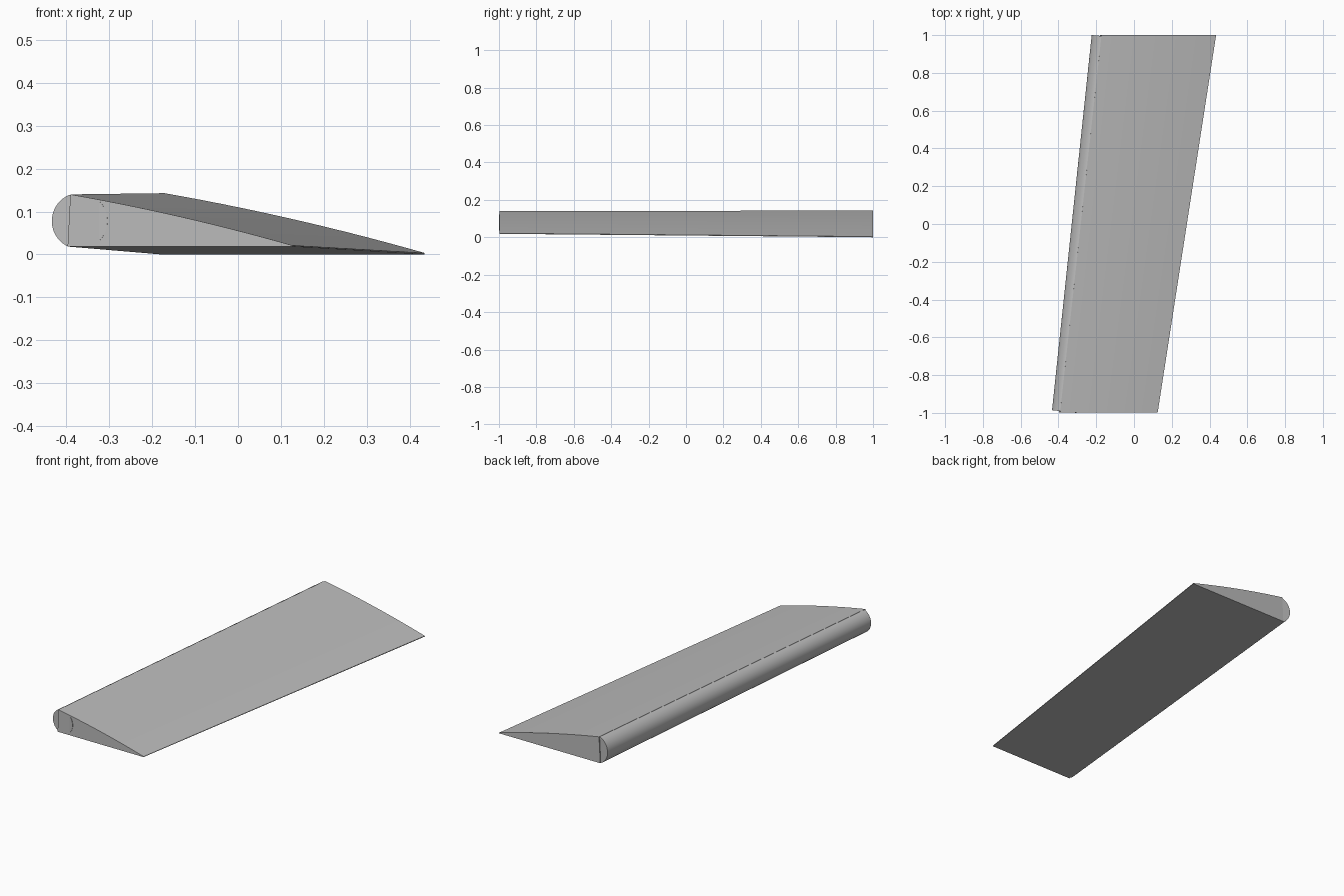
import bpy, bmesh, math

cube = bpy.data.objects.get("Cube")
if cube:
    bpy.data.objects.remove(cube, do_unlink=True)

grey = bpy.data.materials.new("light_grey")
grey.use_nodes = True
colour = (0.5, 0.5, 0.5, 1)
grey.diffuse_color = colour
grey.node_tree.nodes["Principled BSDF"].inputs["Base Color"].default_value = colour

RADIUS = 0.0655
BOTTOM = -0.0595
TOP_LEAD = (-0.021, 0.062)
TOP_TRAIL = (0.495, -0.0565)


def top_height(x):
    """Gently bulged upper skin, measured from the hinge axis."""
    s = (x - TOP_LEAD[0]) / (TOP_TRAIL[0] - TOP_LEAD[0])
    return TOP_LEAD[1] + s * (TOP_TRAIL[1] - TOP_LEAD[1]) + 0.028 * s * (1 - s)


def place(x, z, y):
    """Put a section point on the swept, tapered hinge axis."""
    t = (y + 1) / 2
    scale = 1 + 0.175 * t
    return (-0.37 + 0.223 * t + x * scale, y, 0.078 - 0.008 * t + z * scale)


def loft(name, profile, y_front, y_back, skew=0):
    bm = bmesh.new()
    rings = [[bm.verts.new(place(x, z, y - skew * x)) for x, z in profile]
             for y in (y_front, y_back)]
    n = len(profile)
    for i in range(n):
        j = (i + 1) % n
        bm.faces.new((rings[0][i], rings[0][j], rings[1][j], rings[1][i]))
    bm.faces.new(rings[0])
    bm.faces.new(rings[1])
    bmesh.ops.recalc_face_normals(bm, faces=bm.faces)
    mesh = bpy.data.meshes.new(name)
    bm.to_mesh(mesh)
    bm.free()
    obj = bpy.data.objects.new(name, mesh)
    bpy.context.collection.objects.link(obj)
    mesh.materials.append(grey)
    bpy.ops.object.select_all(action="DESELECT")
    obj.select_set(True)
    bpy.context.view_layer.objects.active = obj
    bpy.ops.object.shade_smooth_by_angle(angle=math.radians(20))
    return obj


# Tapered wedge panel with a thin trailing edge
steps = 14
span = TOP_TRAIL[0] - TOP_LEAD[0]
upper = [(x, top_height(x)) for x in
         (TOP_LEAD[0] + span * i / steps for i in range(steps + 1))]
lower_lead = -math.sqrt(RADIUS ** 2 - BOTTOM ** 2)
panel = upper + [(TOP_TRAIL[0], BOTTOM), (lower_lead, BOTTOM)]
loft("flap_panel", panel, -0.998, 1.0)

# Rounded leading edge, squared off to its axis and trimmed to the panel skins
nose = []
sides = 64
for i in range(sides):
    a = 2 * math.pi * i / sides
    x, z = RADIUS * math.cos(a), RADIUS * math.sin(a)
    if x > TOP_LEAD[0]:
        z = min(z, top_height(x) - 0.0005)
    if x > lower_lead:
        z = max(z, BOTTOM + 0.0005)
    nose.append((x, z))
loft("leading_edge", nose, -0.993, 0.993, skew=0.11)
